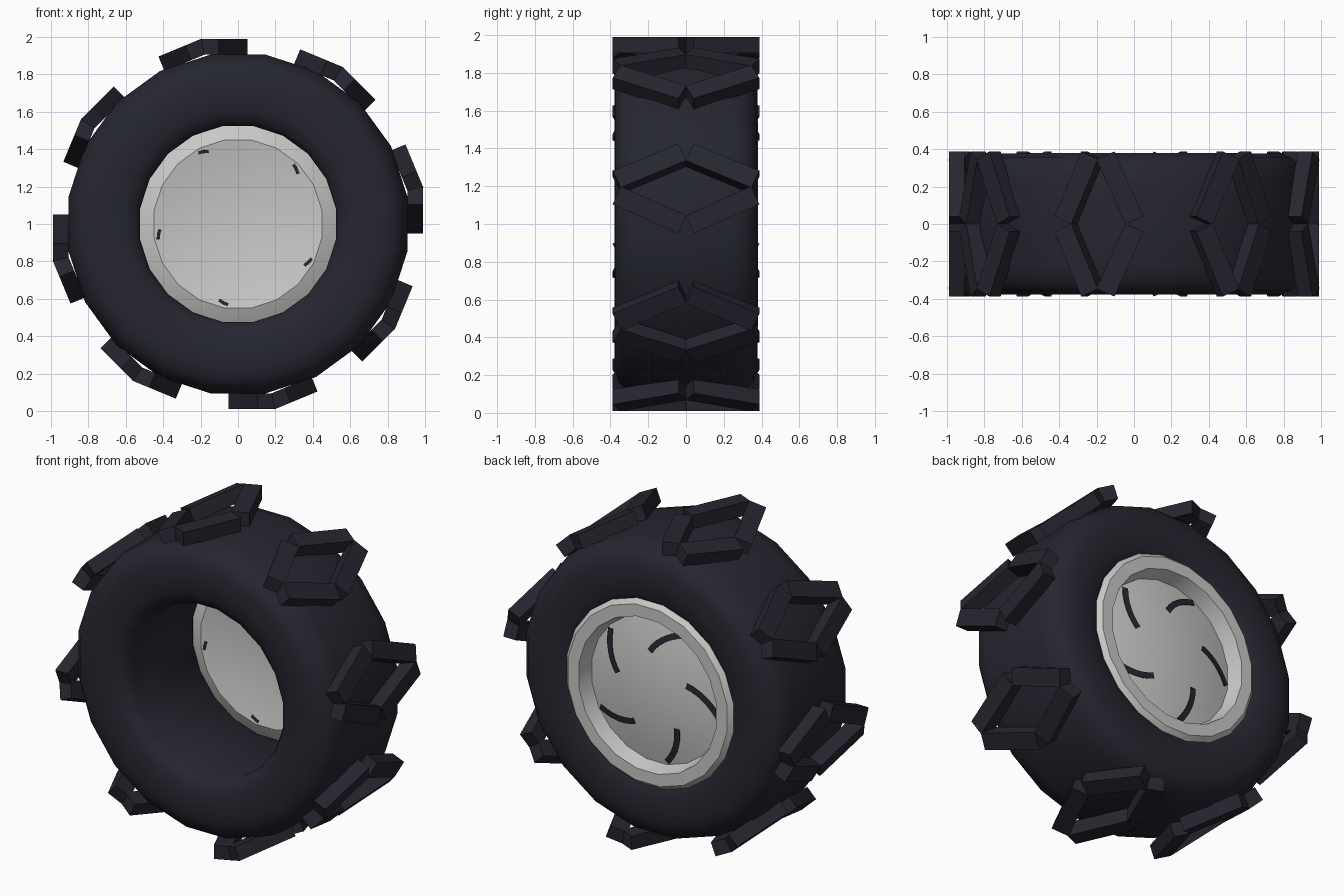
import bpy, bmesh, math
from mathutils import Matrix, Vector

if "Cube" in bpy.data.objects:
    bpy.data.objects.remove(bpy.data.objects["Cube"], do_unlink=True)

SIDES = 20
CENTRE = Vector((0, 0, 1))


def make_material(name, colour):
    mat = bpy.data.materials.new(name)
    mat.use_nodes = True
    mat.diffuse_color = (*colour, 1)
    bsdf = mat.node_tree.nodes["Principled BSDF"]
    bsdf.inputs["Base Color"].default_value = (*colour, 1)
    bsdf.inputs["Roughness"].default_value = 0.7
    return mat


rubber = make_material("dark rubber", (0.019, 0.019, 0.03))
metal = make_material("light grey metal", (0.58, 0.58, 0.57))


def finish(name, bm, mat, smooth=False):
    bmesh.ops.recalc_face_normals(bm, faces=bm.faces)
    mesh = bpy.data.meshes.new(name)
    bm.to_mesh(mesh)
    bm.free()
    mesh.materials.append(mat)
    obj = bpy.data.objects.new(name, mesh)
    obj.location = CENTRE
    bpy.context.collection.objects.link(obj)
    if smooth:
        bpy.ops.object.select_all(action="DESELECT")
        obj.select_set(True)
        bpy.context.view_layer.objects.active = obj
        bpy.ops.object.shade_smooth_by_angle(angle=math.radians(35))
    return obj


def revolve(name, profile, mat):
    """Spin a closed (radius, y) profile around the axle."""
    bm = bmesh.new()
    rings = []
    for k in range(SIDES):
        a = math.tau * (k + 0.5) / SIDES
        rings.append([bm.verts.new((r * math.cos(a), y, r * math.sin(a))) for r, y in profile])
    for k in range(SIDES):
        one, two = rings[k], rings[(k + 1) % SIDES]
        for i in range(len(profile)):
            j = (i + 1) % len(profile)
            bm.faces.new((one[i], one[j], two[j], two[i]))
    bmesh.ops.remove_doubles(bm, verts=bm.verts, dist=0.0005)
    return finish(name, bm, mat, True)


# Tyre: rounded shoulders, straight bore
half = [(0.53, 0.30), (0.555, 0.34), (0.61, 0.367), (0.69, 0.378), (0.78, 0.376),
        (0.85, 0.357), (0.895, 0.31), (0.918, 0.22)]
revolve("tyre", half + [(r, -y) for r, y in reversed(half)], rubber)


# Rim: lip, sloped inner wall and thin domed disc
def dome(r):
    return 0.325 - 0.05 * (r / 0.455) ** 2


DISC = 0.012
steps = [0.455 * i / 6 for i in range(7)]
front_disc = [(max(r, 0.0001), dome(r)) for r in steps]
back_disc = [(max(r, 0.0001), dome(r) + DISC) for r in reversed(steps)]
lip = [(0.532, 0.31), (0.59, 0.345), (0.555, 0.38), (0.48, 0.38)]
revolve("rim", front_disc + lip + back_disc, metal)


# Curved slots: thin dark strips on the disc
def add_strip(bm, turn, path, width, lift):
    pts = []
    for r, deg in path:
        a = math.radians(deg) + turn
        pts.append(Vector((r * math.cos(a), 0, r * math.sin(a))))
    pairs = []
    for i, p in enumerate(pts):
        along = (pts[min(i + 1, len(pts) - 1)] - pts[max(i - 1, 0)]).normalized()
        side = Vector((-along.z, 0, along.x)) * width / 2
        row = []
        for q in (p + side, p - side):
            q.y = dome(min(q.length, 0.455)) + lift
            row.append(bm.verts.new(q))
        pairs.append(row)
    for (a, b), (c, d) in zip(pairs, pairs[1:]):
        bm.faces.new((a, b, d, c))


back_path = [(0.435 - 0.185 * t / 6, 44 - 31 * t / 6) for t in range(7)]
front_path = [(0.435, 47), (0.428, 43.5), (0.418, 40)]
for name, path, width, lift in (("back_slots", back_path, 0.036, DISC + 0.004),
                                ("front_slots", front_path, 0.016, -0.004)):
    bm = bmesh.new()
    for k in range(5):
        add_strip(bm, math.tau * k / 5, path, width, lift)
    slots = finish(name, bm, rubber)
    solid = slots.modifiers.new("thickness", "SOLIDIFY")
    solid.thickness = 0.004
    solid.offset = 0

# Tread: eight diamond lugs, each a pair of opposed chevrons
LENGTH, WIDTH, TILT = 0.38, 0.105, math.radians(24)
INNER, OUTER = 0.905, 0.99


def add_bar(bm, angle, flip, side):
    """One tilted bar, in local axes (radial, across the tyre, tangential)."""
    geo = bmesh.ops.create_cube(bm, size=1)
    size = Matrix.Diagonal((OUTER - INNER, LENGTH, WIDTH, 1))
    place = Matrix.Translation(((INNER + OUTER) / 2, 0.193, 0.075))
    mirror = Matrix.Diagonal((1, side, flip, 1))
    spin = Matrix.Rotation(-angle, 4, "Y")
    tilt = Matrix.Rotation(TILT, 4, "X")
    bmesh.ops.transform(bm, verts=geo["verts"], matrix=spin @ mirror @ place @ tilt @ size)


for k in range(8):
    bm = bmesh.new()
    for offset, flip in ((0, 1), (math.tau / 16, -1)):
        for side in (-1, 1):
            add_bar(bm, math.tau * k / 8 + offset, flip, side)
    finish(f"tread_lug_{k + 1}", bm, rubber)
